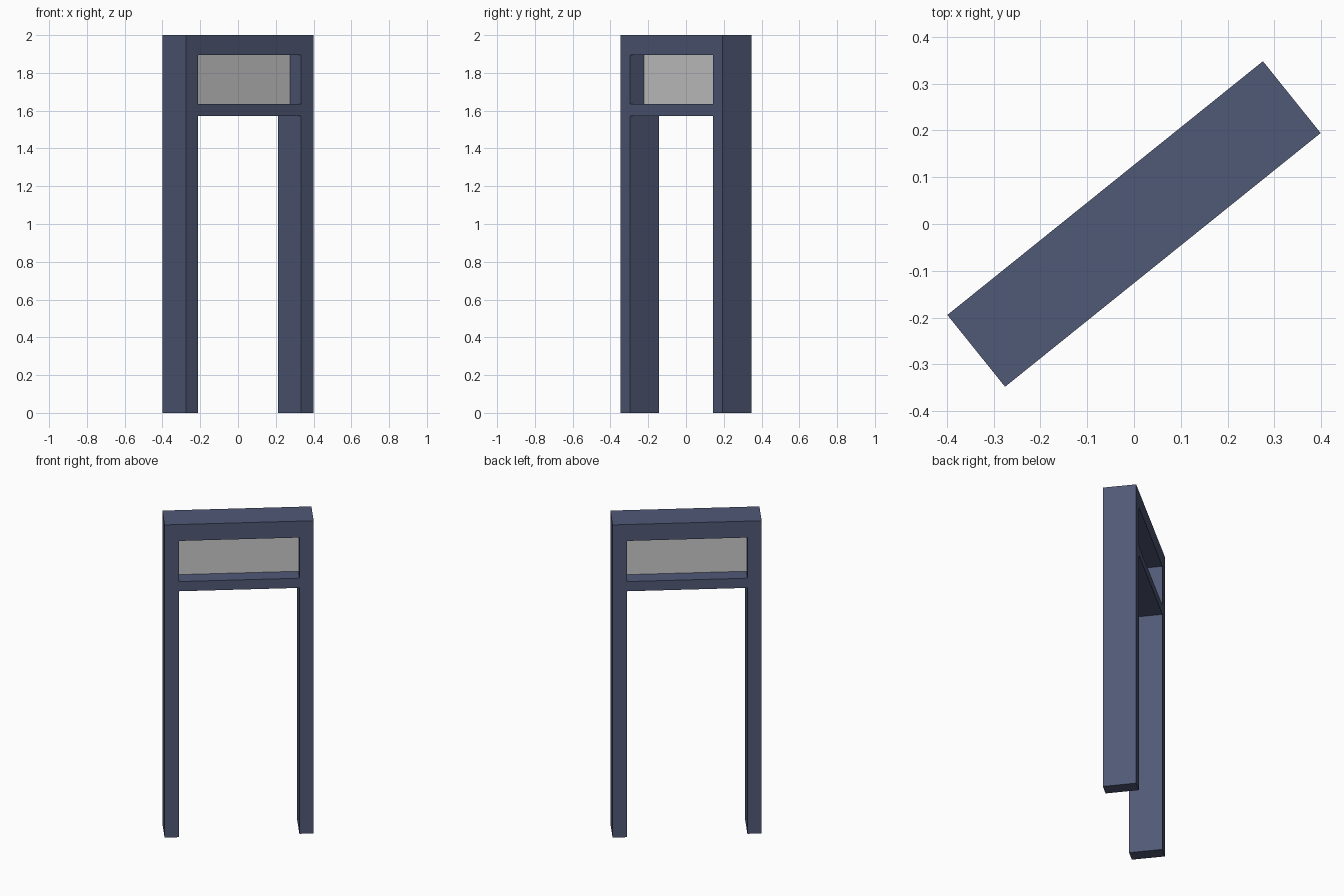
import bpy, bmesh
from math import radians
from mathutils import Matrix

if "Cube" in bpy.data.objects:
    bpy.data.objects.remove(bpy.data.objects["Cube"])

TURN = Matrix.Rotation(radians(38.8), 4, 'Z')
DEPTH = 0.197
XS = [-0.433, -0.35, 0.35, 0.433]       # leg edges
ZS = [0, 1.573, 1.635, 1.895, 2.0]      # rail edges


def finish(name, bm):
    """Turn the part into place and link it."""
    bmesh.ops.recalc_face_normals(bm, faces=bm.faces)
    bm.transform(TURN)
    mesh = bpy.data.meshes.new(name)
    bm.to_mesh(mesh)
    bm.free()
    ob = bpy.data.objects.new(name, mesh)
    bpy.context.collection.objects.link(ob)
    return ob


# Frame: two legs and two rails as one seamless profile, extruded in depth
bm = bmesh.new()
grid = [[bm.verts.new((x, -DEPTH / 2, z)) for z in ZS] for x in XS]
for i in range(3):
    for j in range(4):
        if i == 1 and j in (0, 2):      # doorway and window openings
            continue
        bm.faces.new((grid[i][j], grid[i + 1][j],
                      grid[i + 1][j + 1], grid[i][j + 1]))
ext = bmesh.ops.extrude_face_region(bm, geom=bm.faces[:], use_keep_orig=True)
bmesh.ops.translate(bm, vec=(0, DEPTH, 0),
                    verts=[g for g in ext['geom'] if isinstance(g, bmesh.types.BMVert)])
frame = finish("door_frame", bm)
paint = bpy.data.materials.new("blue_paint")
paint.diffuse_color = (0.08, 0.10, 0.18, 1)
paint.use_nodes = True
paint.node_tree.nodes["Principled BSDF"].inputs["Base Color"].default_value = paint.diffuse_color
frame.data.materials.append(paint)

# Thin transom panel in the middle of the window opening
bm = bmesh.new()
bmesh.ops.create_cube(bm, size=1, matrix=Matrix.LocRotScale(
    (0, 0, (ZS[2] + ZS[3]) / 2), None, (0.70, 0.006, ZS[3] - ZS[2])))
finish("transom_panel", bm)
